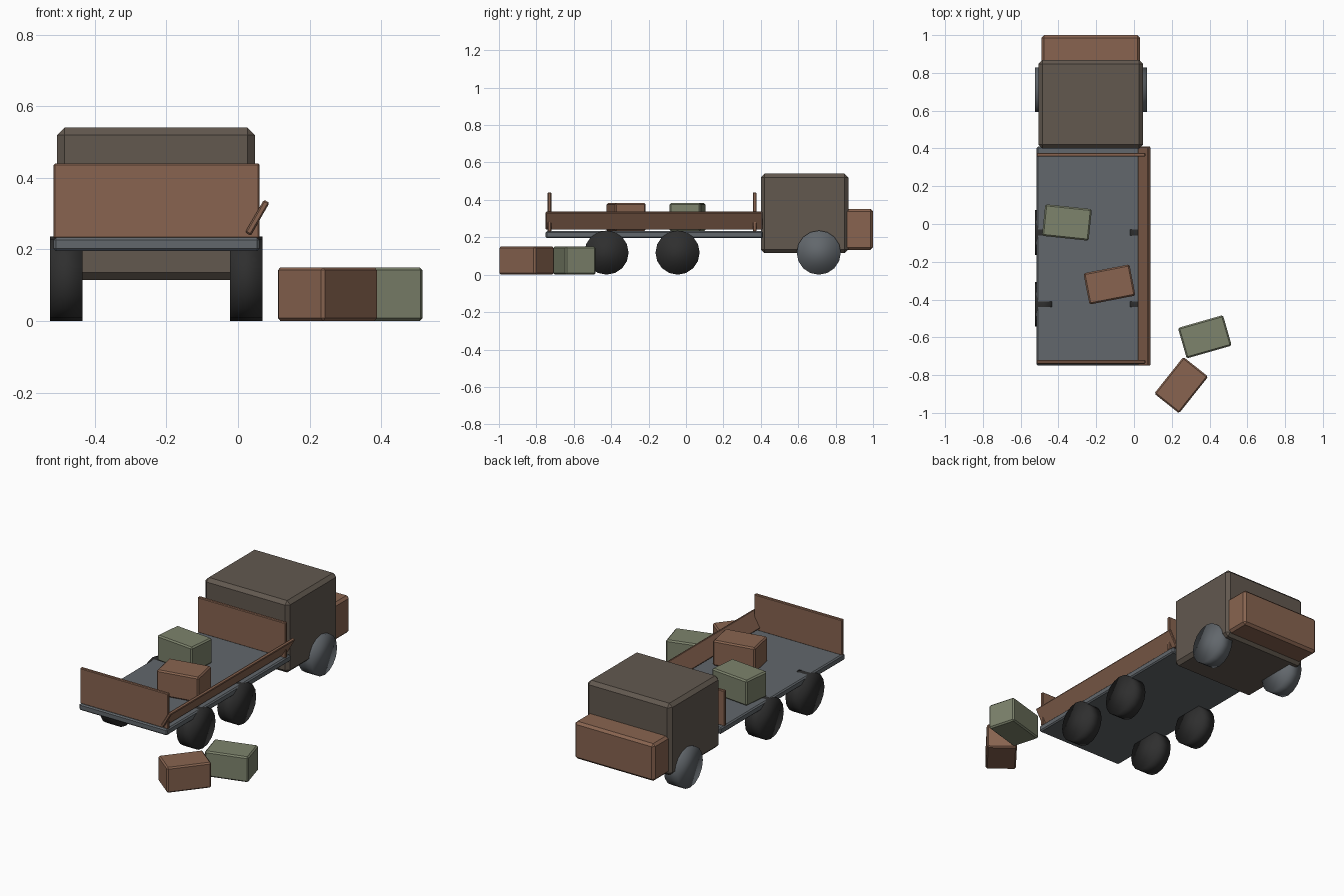
import bpy, math

if "Cube" in bpy.data.objects:
    bpy.data.objects.remove(bpy.data.objects["Cube"])


def material(name, rgb):
    m = bpy.data.materials.new(name)
    m.diffuse_color = (*rgb, 1)
    m.use_nodes = True
    m.node_tree.nodes["Principled BSDF"].inputs["Base Color"].default_value = m.diffuse_color
    return m


BROWN = material("rust brown", (0.246, 0.127, 0.080))
TAUPE = material("taupe", (0.122, 0.098, 0.078))
GREY = material("steel grey", (0.122, 0.136, 0.150))
GREEN = material("olive green", (0.205, 0.227, 0.150))
BLACK = material("tyre black", (0.028, 0.028, 0.028))


def box(name, center, size, mat, bevel, rot=(0, 0, 0)):
    """Chamfered box; rotation in degrees."""
    bpy.ops.mesh.primitive_cube_add(size=1, location=center,
                                    rotation=[math.radians(a) for a in rot])
    o = bpy.context.object
    o.name = name
    o.scale = size
    bpy.ops.object.transform_apply(location=False, rotation=False, scale=True)
    b = o.modifiers.new("chamfer", 'BEVEL')
    b.width = bevel
    b.segments = 1
    o.data.materials.append(mat)
    return o


def span(name, x, y, z, mat, bevel):
    """Chamfered box given by its extents on each axis."""
    ends = (x, y, z)
    return box(name, [(a + b) / 2 for a, b in ends],
               [b - a for a, b in ends], mat, bevel)


def wheel(name, x, y, mat):
    bpy.ops.mesh.primitive_cylinder_add(vertices=16, radius=0.118, depth=0.09,
                                        location=(x, y, 0.118),
                                        rotation=(0, math.pi / 2, 0))
    o = bpy.context.object
    o.name = name
    o.data.materials.append(mat)
    bpy.ops.object.shade_smooth()


# Cab and hood
span("cab", (-0.505, 0.047), (0.40, 0.868), (0.115, 0.54), TAUPE, 0.02)
span("hood", (-0.49, 0.033), (0.84, 1.0), (0.132, 0.352), BROWN, 0.014)

# Flat bed with end boards and a folded-out side board
span("bed", (-0.515, 0.06), (-0.75, 0.41), (0.195, 0.233), GREY, 0.007)
span("tailgate", (-0.515, 0.06), (-0.74, -0.72), (0.23, 0.44), BROWN, 0.004)
span("headboard", (-0.515, 0.06), (0.357, 0.377), (0.23, 0.44), BROWN, 0.004)
box("side_board", (0.054, -0.17, 0.289), (0.018, 1.16, 0.105), BROWN, 0.004,
    (0, 30, 0))

# Wheels: one steering pair, two rear pairs
for axle, y, mat in (("front", 0.71, GREY), ("middle", -0.045, BLACK),
                     ("rear", -0.425, BLACK)):
    for side, x in (("left", -0.48), ("right", 0.023)):
        wheel(f"{axle}_{side}_wheel", x, y, mat)

# Crates on the bed and fallen on the ground
for name, x, y, z, angle, mat in (
        ("bed_crate_green", -0.355, 0.008, 0.233, -6, GREEN),
        ("bed_crate_brown", -0.13, -0.32, 0.233, 11, BROWN),
        ("ground_crate_green", 0.375, -0.597, 0, 16, GREEN),
        ("ground_crate_brown", 0.25, -0.853, 0, 51.5, BROWN)):
    box(name, (x, y, z + 0.075), (0.248, 0.168, 0.15), mat, 0.008, (0, 0, angle))
